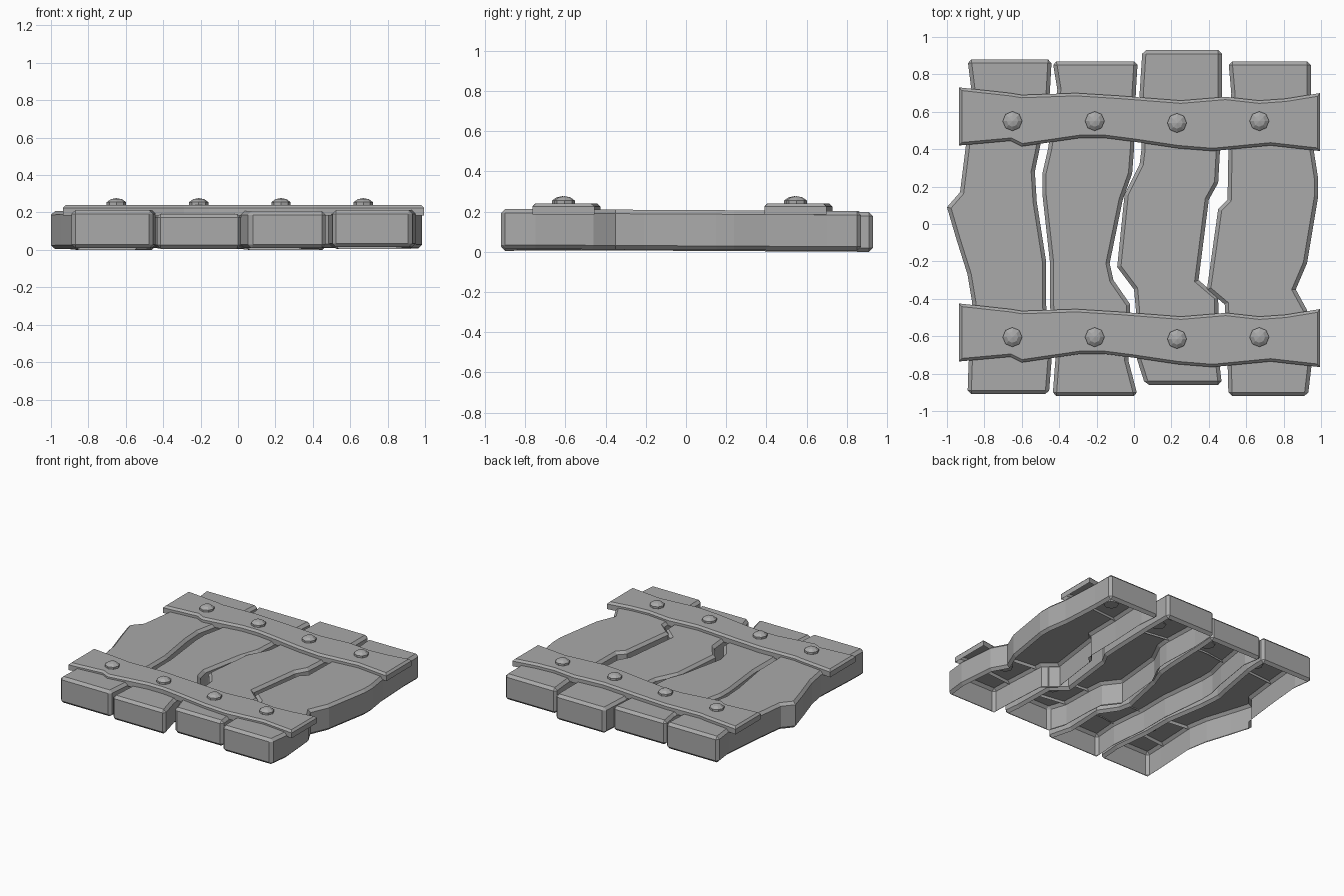
import bpy, bmesh, math

if "Cube" in bpy.data.objects:
    bpy.data.objects.remove(bpy.data.objects["Cube"], do_unlink=True)

grey = bpy.data.materials.new("plain_grey")
grey.use_nodes = True
GREY = (0.4, 0.4, 0.4, 1)
grey.diffuse_color = GREY
grey.node_tree.nodes["Principled BSDF"].inputs["Base Color"].default_value = GREY


def finish(name, bm):
    bm.normal_update()
    mesh = bpy.data.meshes.new(name)
    bm.to_mesh(mesh)
    bm.free()
    mesh.materials.append(grey)
    ob = bpy.data.objects.new(name, mesh)
    bpy.context.collection.objects.link(ob)
    return ob


def slab(name, outline, depth, bevel, bevel_bottom, z_at):
    """Extrude an outline, chamfer its rims and corners, leave the underside open."""
    bm = bmesh.new()
    base = bm.faces.new([bm.verts.new((x, y, 0)) for x, y in outline])
    top = bmesh.ops.extrude_face_region(bm, geom=[base], use_keep_orig=True)["geom"]
    for v in top:
        if isinstance(v, bmesh.types.BMVert):
            v.co.z = depth
    bmesh.ops.recalc_face_normals(bm, faces=bm.faces)
    edges = []
    for e in bm.edges:
        zs = [v.co.z for v in e.verts]
        upright = abs(zs[0] - zs[1]) > 1e-4
        if upright:
            if bevel_bottom and e.calc_face_angle(0) > math.radians(62):
                edges.append(e)
        elif zs[0] > 1e-4 or bevel_bottom:
            edges.append(e)
    bmesh.ops.bevel(bm, geom=edges, offset=bevel, segments=1, profile=0.5,
                    affect='EDGES', clamp_overlap=False)
    bm.normal_update()
    under = [f for f in bm.faces if f.normal.z < -0.95]
    bmesh.ops.delete(bm, geom=under, context='FACES')
    for v in bm.verts:
        v.co.z += z_at(v.co.y)
    return finish(name, bm)


def plank(name, left, right, z_front, z_back, depth):
    """left and right run from the back to the front of the board."""
    def tilt(y):
        return z_front + (z_back - z_front) * (y + 0.92) / 1.84
    return slab(name, left + right[::-1], depth, 0.02, True, tilt)


# Four worn boards
plank("plank_1",
      [(-.89, .88), (-.87, .72), (-.90, .41), (-.93, .17), (-1.0, .09), (-.95, -.08),
       (-.89, -.27), (-.865, -.42), (-.885, -.76), (-.89, -.91)],
      [(-.44, .88), (-.45, .70), (-.505, .40), (-.53, .28), (-.52, .12), (-.47, -.20),
       (-.47, -.43), (-.44, -.72), (-.455, -.91)], .01, 0, .203)
plank("plank_2",
      [(-.435, .87), (-.41, .72), (-.46, .40), (-.49, .27), (-.49, .16), (-.45, -.20),
       (-.45, -.43), (-.42, -.72), (-.435, -.92)],
      [(.02, .87), (.01, .71), (0, .40), (-.01, .27), (-.06, .13), (-.13, -.21),
       (-.11, -.30), (-.02, -.43), (-.03, -.73), (.02, -.92)], .005, .015, .188)
plank("plank_3",
      [(.045, .93), (.03, .70), (.04, .40), (.03, .32), (-.05, .16), (-.09, -.23),
       (0, -.35), (.01, -.46), (.015, -.72), (.06, -.86)],
      [(.47, .93), (.47, .70), (.46, .40), (.45, .22), (.40, .13), (.345, -.30),
       (.45, -.39), (.455, -.73), (.47, -.86)], .01, 0, .198)
plank("plank_4",
      [(.505, .87), (.52, .70), (.505, .40), (.50, .13), (.45, .08), (.39, -.35),
       (.485, -.43), (.50, -.73), (.505, -.92)],
      [(.945, .87), (.945, .70), (.96, .40), (.985, .24), (.985, .15), (.925, -.21),
       (.865, -.35), (.925, -.46), (.95, -.75), (.93, -.92)], .015, .005, .198)

# Two cross battens with the same wavy outline
BACK = [(-.935, .73), (-.66, .70), (-.60, .69), (-.31, .70), (-.07, .685), (.25, .66),
        (.49, .68), (.67, .66), (.81, .67), (.995, .70)]
FRONT = [(-.935, .42), (-.66, .445), (-.60, .415), (-.29, .46), (-.155, .46), (0, .44),
         (.235, .405), (.42, .39), (.73, .42), (.995, .39)]


def stud(name, x, y):
    """Eight-sided domed nail head."""
    bm = bmesh.new()
    rings = [[bm.verts.new((x + r * math.cos(a * math.tau / 8),
                            y + r * math.sin(a * math.tau / 8), z)) for a in range(8)]
             for r, z in ((.052, .19), (.052, .255), (.03, .271))]
    tip = bm.verts.new((x, y, .277))
    bm.faces.new(rings[0][::-1])
    for i in range(8):
        j = (i + 1) % 8
        for lo, hi in zip(rings, rings[1:]):
            bm.faces.new((lo[i], lo[j], hi[j], hi[i]))
        bm.faces.new((rings[-1][i], rings[-1][j], tip))
    finish(name, bm)


for side, dy in (("back", 0), ("front", -1.155)):
    slab(side + "_batten", [(x, y + dy) for x, y in BACK + FRONT[::-1]],
         .055, .015, False, lambda y: .185)
    for n, x in enumerate((-.65, -.21, .23, .67)):
        stud(f"{side}_stud_{n + 1}", x, (.54 if n == 2 else .55) + dy)
